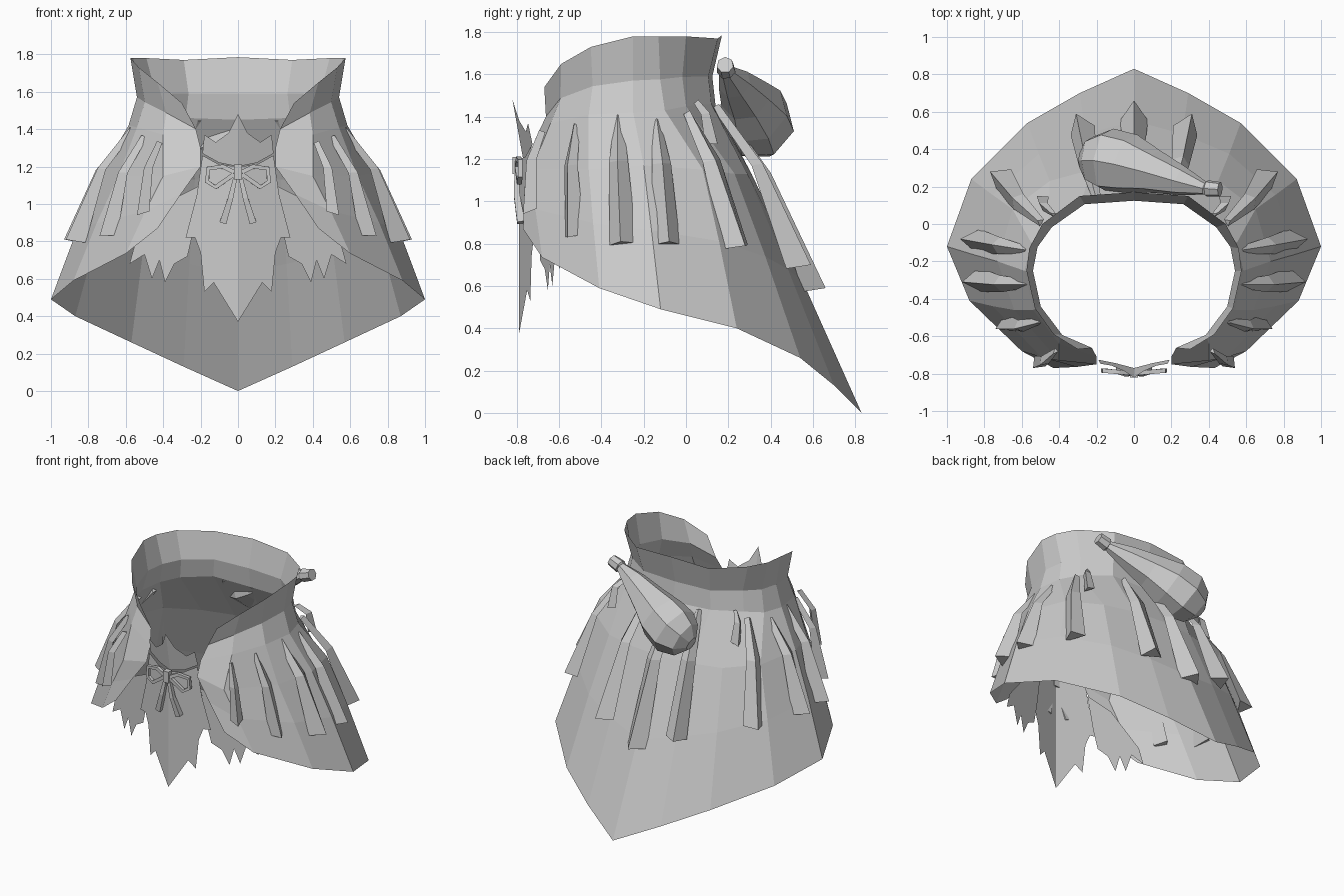
import bpy, bmesh, math
from mathutils import Vector

cube = bpy.data.objects.get("Cube")
if cube:
    bpy.data.objects.remove(cube)

grey = bpy.data.materials.new("cloth_grey")
grey.use_nodes = True
grey.diffuse_color = (0.6, 0.6, 0.6, 1)
grey.node_tree.nodes["Principled BSDF"].inputs["Base Color"].default_value = (0.6, 0.6, 0.6, 1)


def build(name, verts, faces, mirror=True):
    """Make a flat shaded mesh, optionally mirrored across x."""
    bm = bmesh.new()
    vs = [bm.verts.new(v) for v in verts]
    for f in faces:
        bm.faces.new([vs[i] for i in f])
    bmesh.ops.recalc_face_normals(bm, faces=bm.faces)
    me = bpy.data.meshes.new(name)
    bm.to_mesh(me)
    bm.free()
    me.materials.append(grey)
    ob = bpy.data.objects.new(name, me)
    bpy.context.collection.objects.link(ob)
    if mirror:
        ob.modifiers.new("Mirror", 'MIRROR')
    return ob


def loft(name, rings, closed=False, caps=False, mirror=True):
    """Skin a list of equal-length rings with quads."""
    n = len(rings[0])
    verts = [p for ring in rings for p in ring]
    faces = []
    for r in range(len(rings) - 1):
        for i in range(n if closed else n - 1):
            j = (i + 1) % n
            faces.append((r * n + i, r * n + j, (r + 1) * n + j, (r + 1) * n + i))
    if caps:
        faces += [tuple(range(n)), tuple(range(len(verts) - n, len(verts)))]
    return build(name, verts, faces, mirror)


def tube(name, path, radii, sides, mirror=True):
    """Faceted tube with a varying radius along a path."""
    path = [Vector(p) for p in path]
    rings = []
    for k, p in enumerate(path):
        d = (path[min(k + 1, len(path) - 1)] - path[max(k - 1, 0)]).normalized()
        u = d.cross(Vector((0, 1, 0))).normalized()
        w = d.cross(u)
        angles = [math.tau * (i + 0.5) / sides for i in range(sides)]
        rings.append([p + (u * math.cos(a) + w * math.sin(a)) * radii[k] for a in angles])
    return loft(name, rings, True, True, mirror)


def feather(name, top, tip, width, depth=0.09):
    """Long wedge with an outer ridge, lying on the cape."""
    top, tip = Vector(top), Vector(tip)
    d = (tip - top).normalized()
    radial = Vector((tip.x, tip.y + 0.2, 0)).normalized()
    side = d.cross(radial).normalized()
    out = side.cross(d)
    if out.dot(radial) < 0:
        out = -out
    rings = []
    for t, w, ridge, base in ((0, 0.3, 0.02, -0.01), (0.4, 0.7, 0.055, 0.02), (1, 1, 0, -depth)):
        c = top.lerp(tip, t)
        b = c + out * base - d * 0.04 * t
        rings.append([b - side * w * width / 2, c + out * ridge, b + side * w * width / 2])
    return loft(name, rings, True, True, abs(tip.x) > 0.01)


def sheet(name, outline, front, slope=0.3, lean=0.0):
    """Flat ragged cloth from an x, z outline, folded back from the middle."""
    verts = [(x, front + slope * x - lean * (z - 1.2), z) for x, z in outline]
    return build(name, verts, [tuple(range(len(verts)))])


# Cape: half rings from the front edge to the middle of the back
collar_top = [(.30, -.67, 1.54), (.43, -.59, 1.65), (.53, -.45, 1.73), (.575, -.25, 1.78),
              (.56, -.13, 1.78), (.49, 0, 1.78), (.29, .15, 1.77), (0, .17, 1.785)]
collar_base = [(.20, -.71, 1.30), (.40, -.64, 1.37), (.54, -.46, 1.41), (.585, -.25, 1.42),
               (.55, -.10, 1.43), (.46, 0, 1.45), (.28, .12, 1.46), (0, .14, 1.45)]
shoulder = [(.20, -.75, 1.20), (.40, -.73, 1.15), (.64, -.46, 1.15), (.73, -.20, 1.17),
            (.65, .08, 1.15), (.45, .23, 1.13), (.23, .29, 1.13), (0, .31, 1.13)]
hem = [(.43, -.77, .87), (.60, -.68, .735), (.88, -.41, .59), (1, -.12, .49),
       (.87, .24, .40), (.57, .54, .26), (.29, .70, .13), (0, .83, 0)]


def between(a, b, t, scale):
    middle = Vector((0, -.25, 0))
    ring = []
    for p, q in zip(a, b):
        v = Vector(p).lerp(Vector(q), t) - middle
        ring.append(Vector((v.x * scale, v.y * scale, v.z)) + middle)
    return ring


neck = between(collar_base, collar_top, 0.42, 0.93)
skirt = between(shoulder, hem, 0.45, 1.01)
loft("cape", [collar_top, neck, collar_base, shoulder, skirt, hem])

# Feathers around the shoulders
feathers = [((.42, -.68, 1.33), (.54, -.77, .94), .08, .04),
            ((.50, -.52, 1.36), (.74, -.56, .83), .10, .07),
            ((.56, -.32, 1.40), (.92, -.31, .81), .13, .09),
            ((.57, -.14, 1.38), (.93, -.08, .81), .13, .09),
            ((.50, .01, 1.42), (.77, .28, .79), .14, .08),
            ((.43, .05, 1.47), (.52, .15, 1.27), .07, .04),
            ((.20, .14, 1.45), (.31, .59, .70), .14, .09),
            ((0, .15, 1.45), (0, .66, .59), .15, .10)]
for k, f in enumerate(feathers):
    feather("feather_%d" % (k + 1), *f)

# Ragged cloth at the chest
sheet("front_bib", [(0, 1.2), (.1, 1.21), (.19, 1.26), (.22, 1.05), (.28, .82), (.23, .82),
                    (.2, .74), (.18, .53), (.13, .58), (0, .37)], -.79)
sheet("side_rag", [(.2, 1.1), (.36, 1.02), (.55, .79), (.58, .68), (.5, .73), (.46, .6),
                   (.42, .7), (.39, .58), (.34, .68), (.27, .72), (.24, .85)], -.77)
sheet("throat_leaves", [(0, 1.48), (.05, 1.38), (.12, 1.33), (.18, 1.37), (.19, 1.27),
                        (.1, 1.22), (0, 1.2)], -.77, 0.3, 0.18)

# Bow tied at the throat
front = -.80
loop = [(.02, 1.17), (.08, 1.2), (.16, 1.19), (.165, 1.12), (.12, 1.09), (.02, 1.16)]
tube("bow_loop", [(x, front + .1 * x, z) for x, z in loop], [.016] * len(loop), 4)
tube("bow_tail", [(.01, front, 1.16), (.04, front, 1.03), (.08, front + .02, .9)], [.014, .02, .026], 4)
tube("bow_knot", [(0, front, 1.21), (0, front, 1.13)], [.03, .03], 4, False)

# Gourd flask slung across the back
tube("gourd", [(.46, .185, 1.645), (.39, .19, 1.62), (.38, .19, 1.615), (.25, .23, 1.56), (.1, .28, 1.49),
               (-.03, .32, 1.42), (-.14, .34, 1.36), (-.23, .34, 1.32), (-.28, .34, 1.30)],
     [.04, .045, .035, .08, .12, .165, .175, .13, .05], 7, False)
